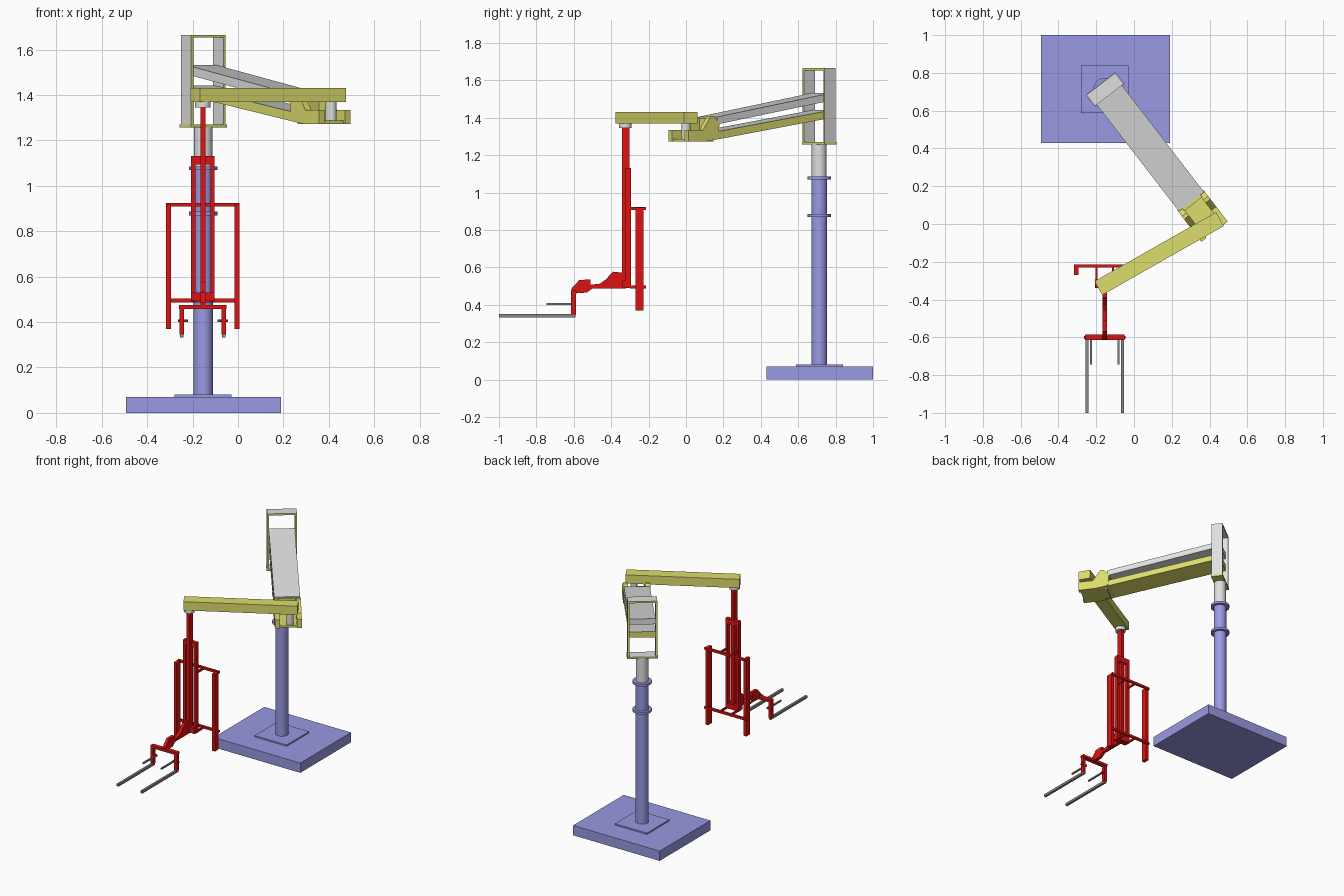
import bpy
import bmesh
from math import radians
from mathutils import Matrix

cube = bpy.data.objects.get("Cube")
if cube:
    bpy.data.objects.remove(cube, do_unlink=True)


def material(name, color):
    m = bpy.data.materials.new(name)
    m.use_nodes = True
    m.diffuse_color = (*color, 1)
    m.node_tree.nodes["Principled BSDF"].inputs["Base Color"].default_value = (*color, 1)
    return m


BLUE = material("soft blue", (0.32, 0.32, 0.77))
RED = material("red", (0.72, 0.006, 0.006))
YELLOW = material("olive yellow", (0.72, 0.72, 0.15))
PALE = material("pale grey", (0.74, 0.74, 0.74))
STEEL = material("steel grey", (0.25, 0.25, 0.25))


def finish(name, bm, mats, matrix, rule=None):
    bmesh.ops.recalc_face_normals(bm, faces=bm.faces)
    bm.normal_update()
    if rule:
        for f in bm.faces:
            f.material_index = 1 if rule(f.normal) else 0
    mesh = bpy.data.meshes.new(name)
    bm.to_mesh(mesh)
    bm.free()
    for m in mats:
        mesh.materials.append(m)
    ob = bpy.data.objects.new(name, mesh)
    ob.matrix_world = matrix
    bpy.context.collection.objects.link(ob)
    return ob


def frame(x, y, degrees):
    return Matrix.Translation((x, y, 0)) @ Matrix.Rotation(radians(degrees), 4, "Z")


def box(name, xs, ys, zs, *mats, at=Matrix(), rule=None):
    """Box given by its extents along each axis of a local frame."""
    bm = bmesh.new()
    bmesh.ops.create_cube(bm, size=1)
    for v in bm.verts:
        for i, (lo, hi) in enumerate((xs, ys, zs)):
            v.co[i] = lo if v.co[i] < 0 else hi
    return finish(name, bm, mats, at, rule)


def prism(name, profile, side, *mats, at=Matrix(), rule=None):
    """Side profile of (along, height) points extruded across a local frame."""
    bm = bmesh.new()
    face = bm.faces.new([bm.verts.new((t, side[0], z)) for t, z in profile])
    new = bmesh.ops.extrude_face_region(bm, geom=[face])["geom"]
    verts = [g for g in new if isinstance(g, bmesh.types.BMVert)]
    bmesh.ops.translate(bm, verts=verts, vec=(0, side[1] - side[0], 0))
    return finish(name, bm, mats, at, rule)


def post(name, x, y, radius, z0, z1, mat):
    bm = bmesh.new()
    bmesh.ops.create_cone(bm, cap_ends=True, segments=32, radius1=radius,
                          radius2=radius, depth=z1 - z0)
    ob = finish(name, bm, [mat], Matrix.Translation((x, y, (z0 + z1) / 2)))
    bpy.ops.object.select_all(action="DESELECT")
    ob.select_set(True)
    bpy.context.view_layer.objects.active = ob
    bpy.ops.object.shade_smooth_by_angle()
    return ob


# Base and column
CX, CY = -0.153, 0.712
box("base_slab", (-0.493, 0.19), (0.43, 1.0), (0, 0.07), BLUE)
box("base_plate", (-0.28, -0.028), (0.588, 0.84), (0.07, 0.08), BLUE)
post("column", CX, CY, 0.042, 0.08, 1.08, BLUE)
for i, z in enumerate((0.87, 1.07)):
    post(f"column_flange_{i + 1}", CX, CY, 0.062, z, z + 0.016, BLUE)
post("swivel_post", CX, CY, 0.04, 1.08, 1.265, PALE)

# Swivelling head: pale plates with yellow edges
arm = frame(CX, CY, -52.4)
for label, s in (("left", 1), ("right", -1)):
    box(f"head_{label}_plate", (-0.037, 0.037), sorted((s * 0.084, s * 0.096)),
        (1.262, 1.665), PALE, YELLOW, at=arm, rule=lambda n: abs(n.x) > 0.5)
box("head_top", (-0.037, 0.037), (-0.084, 0.084), (1.653, 1.665),
    PALE, YELLOW, at=arm, rule=lambda n: abs(n.x) > 0.5)
box("head_bottom", (-0.04, 0.04), (-0.1, 0.1), (1.258, 1.27),
    YELLOW, PALE, at=arm, rule=lambda n: n.z > 0.5)

# Parallel links
prism("upper_link", [(-0.02, 1.533), (0.75, 1.405), (0.75, 1.365), (-0.02, 1.493)],
      (-0.084, 0.084), PALE, at=arm)
prism("lower_link", [(-0.02, 1.441), (0.76, 1.325), (0.76, 1.283), (-0.02, 1.4)],
      (-0.084, 0.084), YELLOW, PALE, at=arm, rule=lambda n: n.z > 0.5)

# Elbow fork and pivot
cheek = [(0.75, 1.285), (0.74, 1.37), (0.78, 1.41), (0.8, 1.41), (0.85, 1.335),
         (0.95, 1.335), (0.95, 1.273), (0.84, 1.273)]
for label, side in (("left", (0.055, 0.088)), ("right", (-0.088, -0.055))):
    prism(f"elbow_{label}_cheek", cheek, side, YELLOW, at=arm)
box("elbow_crossplate", (0.74, 0.765), (-0.06, 0.06), (1.285, 1.4), YELLOW, at=arm)
box("elbow_floor", (0.76, 0.94), (-0.06, 0.06), (1.273, 1.287), YELLOW, at=arm)
post("elbow_pivot", 0.41, 0.0, 0.024, 1.28, 1.37, PALE)

# Outer boom
box("boom", (-0.37, 0.37), (-0.042, 0.042), (1.37, 1.432), YELLOW,
    at=frame(0.133, -0.157, 29.6))

# Mast hanging from the boom
MX = -0.155
post("mast_collar", MX, -0.325, 0.034, 1.345, 1.37, PALE)
box("mast", (MX - 0.011, MX + 0.011), (-0.342, -0.302), (0.5, 1.346), RED)
for label, s in (("left", 1), ("right", -1)):
    def across(a, b):
        return sorted((MX + s * a, MX + s * b))
    box(f"{label}_rail", across(0.033, 0.052), (-0.325, -0.295), (0.49, 1.13), RED)
    box(f"{label}_guard_post", across(0.14, 0.162), (-0.27, -0.228), (0.37, 0.92), RED)
    for i, z in enumerate((0.488, 0.908)):
        box(f"{label}_strut_{i + 1}", across(0.038, 0.048), (-0.3, -0.22),
            (z, z + 0.014), RED)
    # Fork legs, tines and short pins
    box(f"{label}_fork_leg", across(0.083, 0.103), (-0.615, -0.588), (0.345, 0.465), RED)
    box(f"{label}_leg_stub", across(0.065, 0.11), (-0.608, -0.594), (0.4, 0.412), RED)
    box(f"{label}_tine", across(0.085, 0.101), (-1.0, -0.59), (0.333, 0.35), STEEL)
    box(f"{label}_pin", across(0.067, 0.077), (-0.745, -0.6), (0.4, 0.41), STEEL)
box("rail_head", (MX - 0.052, MX + 0.052), (-0.32, -0.295), (1.095, 1.132), RED)
box("rail_foot", (MX - 0.052, MX + 0.052), (-0.34, -0.295), (0.492, 0.53), RED)
for label, z in (("lower", 0.487), ("upper", 0.908)):
    box(f"{label}_crossbar", (MX - 0.162, MX + 0.162), (-0.23, -0.215),
        (z, z + 0.016), RED)

# Arched fork arm
fork = [(0.32, 0.57), (0.39, 0.577), (0.43, 0.535), (0.46, 0.513), (0.51, 0.507),
        (0.51, 0.535), (0.57, 0.533), (0.612, 0.487), (0.612, 0.462), (0.53, 0.465),
        (0.5, 0.488), (0.32, 0.488)]
prism("fork_arm", fork, (-0.011, 0.011), RED, at=frame(MX, 0, -90))
box("fork_crossbar", (MX - 0.105, MX + 0.105), (-0.615, -0.585), (0.458, 0.476), RED)
